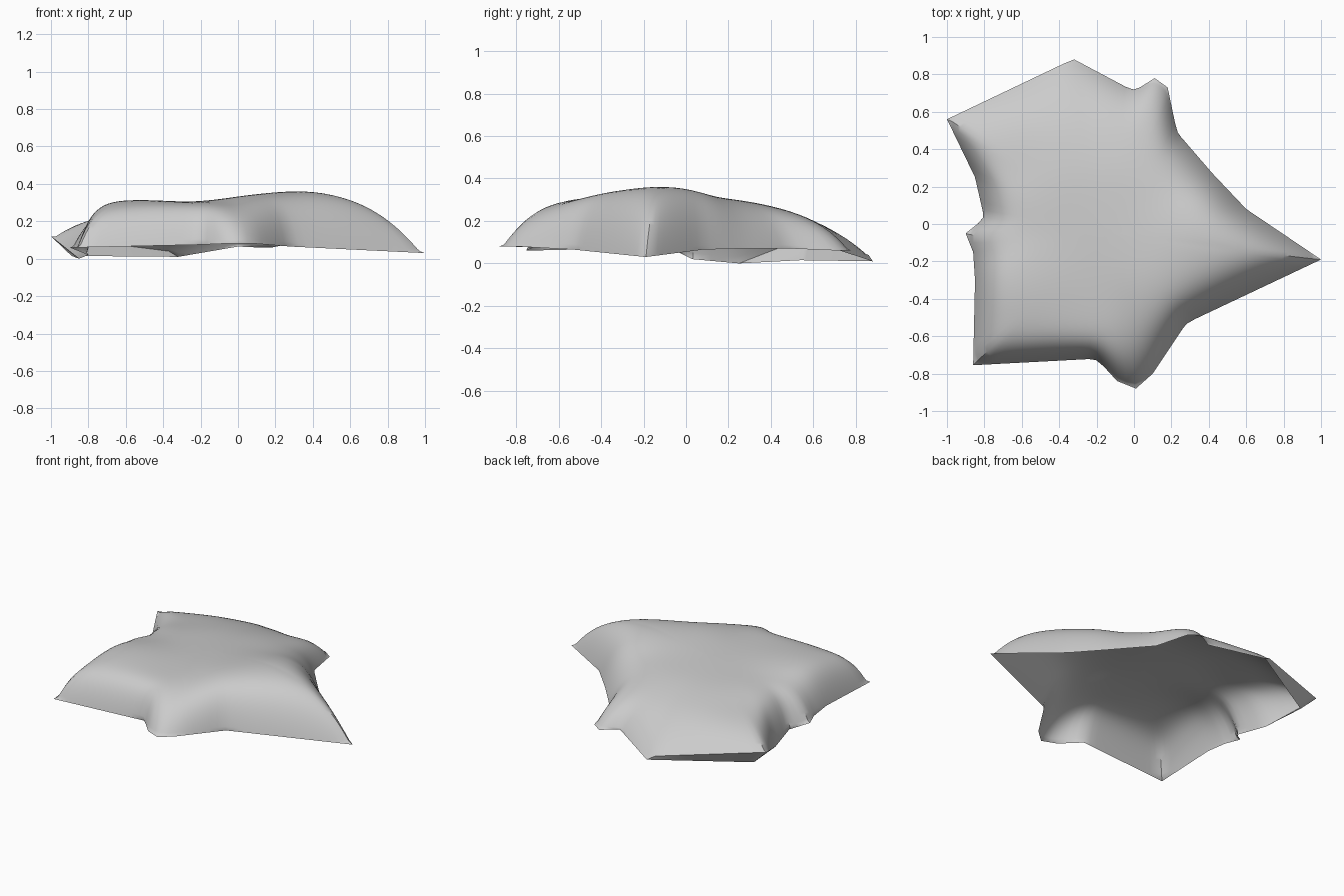
import bpy, bmesh, math
from mathutils import Vector

if "Cube" in bpy.data.objects:
    bpy.data.objects.remove(bpy.data.objects["Cube"])

# Rim corners of the draped sheet: x, y, z, edge steepness
RIM = [
    (1.0, -.19, .03, 5), (.60, .08, .065, 6), (.42, .27, .07, 7), (.23, .49, .07, 8),
    (.18, .73, .06, 8), (.11, .78, .06, 8), (0, .71, .065, 8), (-.32, .88, .01, 6),
    (-.37, .86, .04, 6), (-1.0, .56, .12, 7), (-.85, .25, 0, 10), (-.80, .03, .02, 9),
    (-.90, -.05, .06, 8), (-.86, -.15, .06, 9), (-.85, -.30, .07, 11),
    (-.86, -.755, .06, 11), (-.20, -.72, .075, 12), (-.09, -.84, .08, 9),
    (.01, -.88, .08, 7), (.10, -.80, .08, 7), (.28, -.53, .065, 8),
]
# Heights the top surface flows through
TOP = [
    (.27, -.18, .375), (.65, -.19, .365), (0, -.1, .335), (-.25, -.1, .295), (-.55, -.35, .325),
    (-.65, -.65, .285), (-.25, -.5, .30), (0, -.72, .285), (.2, -.45, .335), (-.65, 0, .28),
    (-.3, .2, .29), (0, .2, .31), (.1, .5, .26), (-.3, .5, .25), (-.7, .4, .24),
    (-.9, .5, .22), (-.3, .8, .19), (.1, .72, .2),
]
CENTRE = Vector((-.12, -.05))
STEP, RINGS = .05, 32


def top_height(x, y):
    w = [math.exp(-((x - a) ** 2 + (y - b) ** 2) / .055) + 1e-9 for a, b, _ in TOP]
    return sum(wi * p[2] for wi, p in zip(w, TOP)) / sum(w)


# Rim subdivided evenly along its straight edges
rim = []
for i, a in enumerate(RIM):
    b = RIM[(i + 1) % len(RIM)]
    n = max(1, round(math.dist(a[:2], b[:2]) / STEP))
    rim += [[a[k] + (b[k] - a[k]) * j / n for k in range(4)] for j in range(n)]
count = len(rim)

# Rounded copy of the rim that guides the inner rings
soft = [Vector(p[:2]) for p in rim]
for _ in range(22):
    soft = [(soft[i - 1] + soft[i] * 2 + soft[(i + 1) % count]) / 4 for i in range(count)]

bm = bmesh.new()
hub = bm.verts.new((*CENTRE, top_height(*CENTRE)))
rings = []
for r in range(1, RINGS + 1):
    t = 1 - (1 - r / RINGS) ** 1.6          # rings gather toward the edge
    ring = []
    for p, s in zip(rim, soft):
        xy = CENTRE + (s.lerp(Vector(p[:2]), t ** 3) - CENTRE) * t
        z = p[2] + (top_height(*xy) - p[2]) * (1 - t ** p[3])
        ring.append(bm.verts.new((*xy, z)))
    rings.append(ring)
for i in range(count):
    j = (i + 1) % count
    bm.faces.new((hub, rings[0][i], rings[0][j]))
    for a, b in zip(rings, rings[1:]):
        bm.faces.new((a[i], b[i], b[j], a[j]))

# Narrow hem tucked under the back left corner
edge = rings[-1]


def rim_index(x, y):
    return min(range(count), key=lambda i: math.dist(edge[i].co.xy, (x, y)))


start, tip, end = (rim_index(*p) for p in ((-.32, .88), (-1, .56), (-.85, .25)))
low = Vector((-.89, .54, .015))
previous = edge[start]
for i in range(start + 1, tip + 1):
    v = bm.verts.new(edge[start].co.lerp(low, (i - start) / (tip - start)))
    bm.faces.new([edge[i - 1]] + ([previous] if i > start + 1 else []) + [v, edge[i]])
    previous = v
for i in range(tip, end):
    bm.faces.new((edge[i], previous, edge[i + 1]))

mesh = bpy.data.meshes.new("draped_sheet")
bm.to_mesh(mesh)
bm.free()
sheet = bpy.data.objects.new("draped_sheet", mesh)
bpy.context.collection.objects.link(sheet)

# Relax the folds while the rim stays put
inner = sheet.vertex_groups.new(name="inner")
inner.add(list(range(1 + (RINGS - 1) * count)), 1, 'REPLACE')
relax = sheet.modifiers.new("relax", 'SMOOTH')
relax.vertex_group, relax.factor, relax.iterations = "inner", .5, 6

bpy.context.view_layer.objects.active = sheet
sheet.select_set(True)
bpy.ops.object.shade_smooth_by_angle(angle=math.radians(60))
